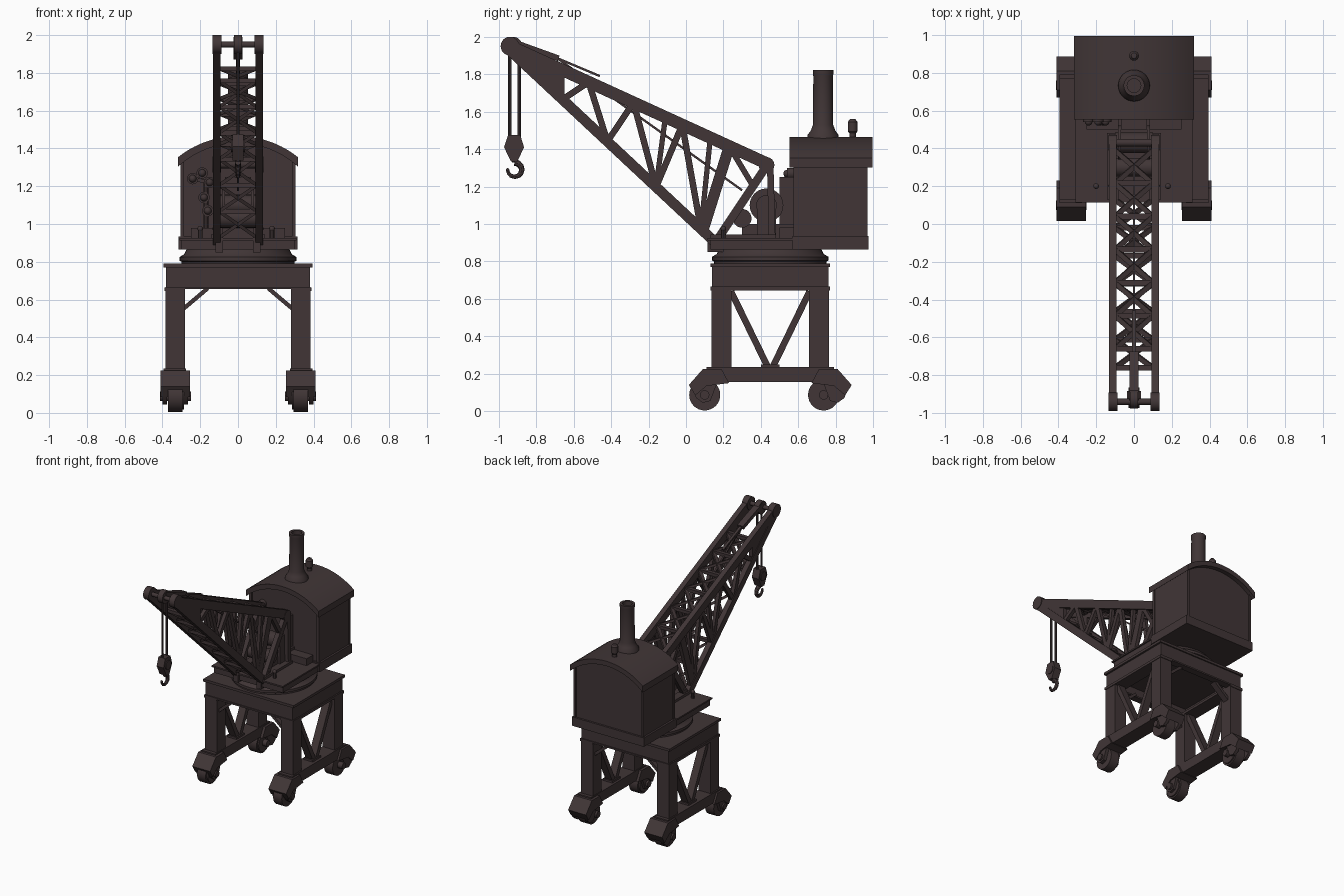
import bpy, bmesh, math
from mathutils import Vector, Matrix

cube = bpy.data.objects.get("Cube")
if cube:
    bpy.data.objects.remove(cube, do_unlink=True)

iron = bpy.data.materials.new("dark brown iron")
iron.use_nodes = True
COLOUR = (0.052, 0.036, 0.037, 1)
iron.diffuse_color = COLOUR
iron.node_tree.nodes["Principled BSDF"].inputs["Base Color"].default_value = COLOUR


class Part:
    """Collects simple solids and turns them into one named object."""

    def __init__(self, name):
        self.name, self.bm = name, bmesh.new()

    def box(self, x0, x1, y0, y1, z0, z1):
        lo, hi = Vector((x0, y0, z0)), Vector((x1, y1, z1))
        m = Matrix.Translation((lo + hi) / 2) @ Matrix.Diagonal((*(hi - lo), 1))
        bmesh.ops.create_cube(self.bm, size=1, matrix=m)

    def bar(self, a, b, w, h):
        """Square bar from a to b: w across x (or y), h the other way."""
        a, b = Vector(a), Vector(b)
        d = (b - a).normalized()
        ref = Vector((0, 1, 0)) if abs(d.x) > 0.3 else Vector((1, 0, 0))
        s = (ref - d * ref.dot(d)).normalized()
        rot = Matrix((s, d.cross(s), d)).transposed().to_4x4()
        m = Matrix.Translation((a + b) / 2) @ rot @ Matrix.Diagonal((w, h, (b - a).length, 1))
        bmesh.ops.create_cube(self.bm, size=1, matrix=m)

    def rod(self, a, b, r, r2=None, n=16):
        a, b = Vector(a), Vector(b)
        d = b - a
        m = Matrix.Translation((a + b) / 2) @ d.to_track_quat('Z', 'Y').to_matrix().to_4x4()
        bmesh.ops.create_cone(self.bm, cap_ends=True, segments=n, radius1=r,
                              radius2=r if r2 is None else r2, depth=d.length, matrix=m)

    def ball(self, c, r):
        bmesh.ops.create_uvsphere(self.bm, u_segments=12, v_segments=8, radius=r,
                                  matrix=Matrix.Translation(c))

    def prism(self, pts, lo, hi, axis):
        """Extrude a 2D outline along x (pts are y,z) or y (pts are x,z)."""
        def at(p, t):
            return (t, p[0], p[1]) if axis == 'x' else (p[0], t, p[1])
        ends = [[self.bm.verts.new(at(p, t)) for p in pts] for t in (lo, hi)]
        self.bm.faces.new(ends[0])
        self.bm.faces.new(ends[1][::-1])
        for i in range(len(pts)):
            j = (i + 1) % len(pts)
            self.bm.faces.new((ends[0][i], ends[1][i], ends[1][j], ends[0][j]))

    def lathe(self, profile, x, y, n=32):
        """Spin an (r, z) profile about a vertical line."""
        for (r0, z0), (r1, z1) in zip(profile, profile[1:]):
            rings = [[self.bm.verts.new((x + r * math.cos(t * math.tau / n),
                                         y + r * math.sin(t * math.tau / n), z))
                      for t in range(n)] for r, z in ((r0, z0), (r1, z1))]
            for i in range(n):
                j = (i + 1) % n
                self.bm.faces.new((rings[0][i], rings[0][j], rings[1][j], rings[1][i]))

    def done(self):
        bmesh.ops.remove_doubles(self.bm, verts=self.bm.verts, dist=0.00001)
        bmesh.ops.recalc_face_normals(self.bm, faces=self.bm.faces)
        me = bpy.data.meshes.new(self.name)
        self.bm.to_mesh(me)
        self.bm.free()
        me.materials.append(iron)
        ob = bpy.data.objects.new(self.name, me)
        bpy.context.collection.objects.link(ob)
        bpy.ops.object.select_all(action='DESELECT')
        ob.select_set(True)
        bpy.context.view_layer.objects.active = ob
        bpy.ops.object.shade_smooth_by_angle(angle=math.radians(35))


MID = 0.45  # y of the slewing axis

# Portal deck: top plate, rim beams and flanges
deck = Part("portal_deck")
deck.box(-.395, .395, .13, .77, .77, .79)
deck.box(-.37, .37, .15, .75, .73, .77)
for s in (-1, 1):
    deck.box(*sorted((s * .34, s * .38)), .14, .76, .66, .77)
    deck.box(*sorted((s * .28, s * .39)), .132, .768, .645, .665)
    y = MID + s * .29
    deck.box(-.38, .38, y - .02, y + .02, .66, .77)
    deck.box(-.385, .385, y - .028, y + .028, .655, .667)
deck.done()

for sx, side in ((1, "left"), (-1, "right")):
    # Legs, sill beam and braces of one side frame
    frame = Part(side + "_leg_frame")
    x0, x1 = sorted((sx * .28, sx * .385))
    xc = sx * .333
    frame.box(*sorted((sx * .275, sx * .395)), .11, .79, .155, .235)
    for sy in (-1, 1):
        y = MID + sy * .26
        frame.box(x0, x1, y - .053, y + .053, .2, .66)
        frame.bar((xc, MID + sy * .21, .64), (xc, MID + sy * .015, .24), .06, .035)
        frame.bar((sx * .29, y, .55), (sx * .16, y, .66), .05, .022)
    frame.box(xc - .04, xc + .04, MID - .05, MID + .05, .23, .25)
    frame.done()

    # Bogies: angled housing, cheeks and wheel
    for sy, end in ((-1, "front"), (1, "rear")):
        bogie = Part(f"{side}_{end}_bogie")
        hood = [(.22, .15), (.26, .225), (.36, .225), (.435, .14), (.4, .085), (.34, .135)]
        bogie.prism([(MID + sy * d, z) for d, z in hood], sx * .255, sx * .41, 'x')
        cheek = [(.28, .16), (.42, .13), (.395, .07), (.36, .045), (.32, .055)]
        for a in (.265, .375):
            bogie.prism([(MID + sy * d, z) for d, z in cheek], sx * a, sx * (a + .025), 'x')
        bogie.done()
        wheel = Part(f"{side}_{end}_wheel")
        y = MID + sy * .318 if sy > 0 else MID - .352
        y = MID + sy * .35 if sy < 0 else MID + .285
        wheel.rod((sx * .295, y, .087), (sx * .37, y, .087), .083, n=32)
        wheel.rod((sx * .285, y, .087), (sx * .297, y, .087), .07, n=32)
        wheel.rod((sx * .25, y, .087), (sx * .412, y, .087), .025)
        wheel.done()

# Slewing ring
ring = Part("slewing_ring")
ring.lathe([(0, .78), (.3, .78), (.3, .8), (.31, .805), (.31, .825), (.285, .84),
            (.27, .87), (0, .87)], 0, MID, 48)
ring.done()

# Revolving platform with the cab base
base = Part("revolving_platform")
base.box(-.3, .3, .13, .7, .865, .915)
base.box(-.31, .31, .115, .72, .913, .925)
base.box(-.315, .315, .57, .975, .865, .935)
for x in (-.2, -.12, .12, .18):
    base.rod((x, .2, .92), (x, .2, .975), .012, n=8)
    base.ball((x, .2, .975), .015)
for s in (-1, 1):
    base.box(s * .1 - .02, s * .1 + .02, .115, .2, .85, .94)
base.done()


# Cab with arched walls
def arch(half, radius, n=20):
    t = math.asin(half / radius)
    return [(radius * math.sin(t - 2 * t * i / n),
             .957 + radius * math.cos(t - 2 * t * i / n)) for i in range(n + 1)]


cab = Part("cab")
cab.prism([(-.3, .93), (.3, .93)] + arch(.3, .475), .585, .96, 'y')
for sx in (-1, 1):
    for y in (.585, .96):
        cab.box(sx * .295 - .01, sx * .295 + .01, y - .01, y + .01, .93, 1.33)
cab.done()

roof = Part("cab_roof")
roof.prism(arch(.318, .508) + arch(.318, .47)[::-1], .552, .995, 'y')
roof.done()

# Chimney with flared foot and open top
chimney = Part("chimney")
chimney.lathe([(.085, 1.43), (.083, 1.475), (.065, 1.5), (.054, 1.53), (.052, 1.79),
               (.055, 1.8), (.055, 1.822), (.036, 1.822), (.036, 1.7), (0, 1.7)], 0, .732)
chimney.done()
whistle = Part("whistle")
whistle.lathe([(.018, 1.43), (.018, 1.485), (.026, 1.495), (.026, 1.545), (.015, 1.56),
               (0, 1.562)], 0, .89, 16)
whistle.done()


# Jib side trusses
def top(y):
    return 1.932 - .457 * (y + .9)


def low(y):
    return 1.955 - .935 * (y + .97)


jib_nodes = [-.66, -.52, -.42, -.28, -.16, -.02, .08, .22, .2, .38]
for sx, side in ((1, "left"), (-1, "right")):
    x = sx * .112
    jib = Part(side + "_jib_truss")
    jib.bar((x, -.92, top(-.92)), (x, .43, top(.43)), .04, .065)
    jib.bar((x, -.95, low(-.95)), (x, .15, low(.15)), .04, .055)
    jib.prism([(-.95, 1.95), (-.9, 1.96), (-.65, top(-.65)), (-.65, low(-.65))],
              x - .015, x + .015, 'x')
    jib.rod((x - .024, -.94, 1.95), (x + .024, -.94, 1.95), .05, n=24)
    jib.rod((x - .022, .43, 1.315), (x + .022, .43, 1.315), .042, n=24)
    for i, (a, b) in enumerate(zip(jib_nodes[:8], jib_nodes[1:8])):
        za, zb = (top(a), low(b)) if i % 2 else (low(a), top(b))
        jib.bar((x, a, za), (x, b, zb), .028, .034)
    for a in (-.16, .08):
        jib.bar((x, a, low(a)), (x, a + .05, top(a + .05)), .026, .028)
    # Heel posts
    jib.bar((x, .43, 1.31), (x, .17, .92), .036, .045)
    jib.bar((x, .45, 1.31), (x, .46, .92), .036, .035)
    jib.bar((x, .1, low(.1)), (x, .24, 1.4), .028, .034)
    jib.bar((x, .36, 1.2), (x, .24, 1.4), .028, .03)
    jib.box(x - .03, x + .03, .13, .48, .915, .945)
    jib.done()

# Cross lacing between the trusses on both chords
lacing = Part("jib_lacing")
for f, ys in ((low, [-.76 + .148 * i for i in range(7)]),
              (top, [-.66 + .175 * i for i in range(7)])):
    for a, b in zip(ys, ys[1:]):
        lacing.bar((-.1, a, f(a)), (.1, a, f(a)), .03, .025)
        for s in (-1, 1):
            lacing.bar((-.1 * s, a, f(a)), (.1 * s, b, f(b)), .026, .018)
lacing.rod((-.12, -.94, 1.95), (.12, -.94, 1.95), .016)
lacing.rod((-.12, .43, 1.315), (.12, .43, 1.315), .02)
lacing.done()

# Head sheave and guide bar
sheave = Part("head_sheave")
sheave.rod((-.022, -.925, 1.95), (.022, -.925, 1.95), .05, n=24)
sheave.bar((0, -.93, 1.975), (0, -.68, 1.885), .05, .03)
sheave.bar((0, -.9, 1.975), (0, -.46, 1.79), .02, .012)
sheave.bar((0, -.68, 1.88), (0, .3, 1.18), .012, .012)
sheave.done()

# Hoist ropes, block and hook
hook = Part("hook_block")
for y in (-.942, -.89):
    hook.rod((0, y, 1.46), (0, y, 1.95), .009, n=8)
hook.prism([(-.95, 1.475), (-.885, 1.475), (-.865, 1.41), (-.9, 1.335), (-.935, 1.335),
            (-.972, 1.41)], -.03, .03, 'x')
hook.rod((-.036, -.917, 1.415), (.036, -.917, 1.415), .035)
curl = [(0, -.915 + .038 * math.sin(math.radians(t)), 1.29 + .038 * math.cos(math.radians(t)))
        for t in range(0, 275, 30)]
hook.rod((0, -.915, 1.35), curl[0], .014, n=8)
for i, (a, b) in enumerate(zip(curl, curl[1:])):
    hook.rod(a, b, .017 - .001 * i, n=8)
    hook.ball(b, .0165 - .001 * i)
hook.done()

# Winch and engine gear ahead of the cab
winch = Part("winch")
winch.box(-.085, .085, .3, .585, .92, 1.0)
winch.rod((-.1, .3, 1.03), (.1, .3, 1.03), .05, n=24)
winch.rod((-.1, .43, 1.1), (.1, .43, 1.1), .055, n=24)
for s in (-1, 1):
    winch.rod((s * .07, .43, 1.1), (s * .085, .43, 1.1), .09, n=24)
    winch.box(s * .09 - .01, s * .09 + .01, .38, .48, .92, 1.12)
winch.box(-.07, .07, .5, .59, 1.0, 1.25)
winch.done()

# Valves and pipes on the cab front
pipes = Part("valves_and_pipes")
pipes.rod((-.17, .555, .93), (-.17, .555, 1.22), .014, n=10)
for x, z in ((-.24, 1.24), (-.19, 1.27), (-.15, 1.22), (-.18, 1.14), (-.16, 1.07)):
    pipes.rod((x, .54, z), (x, .59, z), .03)
    pipes.ball((x, .54, z), .02)
pipes.bar((-.24, .56, 1.24), (-.15, .56, 1.22), .02, .02)
pipes.box(-.25, .25, .5, .58, .925, .98)
pipes.done()
